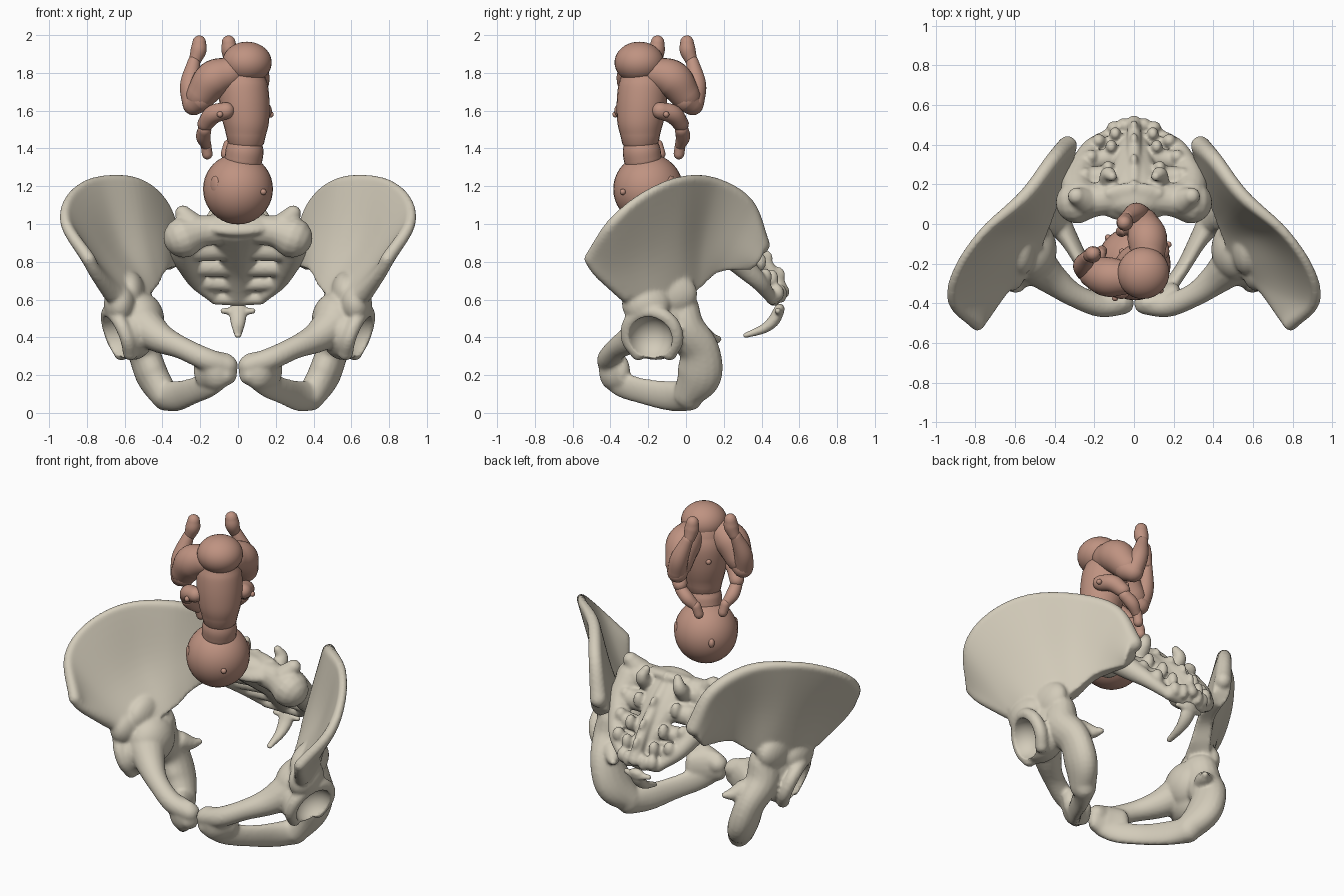
import bpy
import bmesh
from math import sin, cos, pi, radians
from mathutils import Vector, Matrix

if "Cube" in bpy.data.objects:
    bpy.data.objects.remove(bpy.data.objects["Cube"], do_unlink=True)


def material(name, rgb):
    mat = bpy.data.materials.new(name)
    mat.use_nodes = True
    mat.diffuse_color = (*rgb, 1)
    for node in mat.node_tree.nodes:
        if node.type == 'BSDF_PRINCIPLED':
            node.inputs["Base Color"].default_value = (*rgb, 1)
            node.inputs["Roughness"].default_value = 0.6
    return mat


bone = material("bone", (0.65, 0.60, 0.49))
skin = material("skin", (0.52, 0.29, 0.22))


def spline(points, steps):
    """Smooth curve through points of any dimension."""
    p = [Vector(q) for q in points]
    ext = [p[0] * 2 - p[1]] + p + [p[-1] * 2 - p[-2]]
    out = []
    for i in range(1, len(p)):
        a, b, c, d = ext[i - 1:i + 3]
        for k in range(steps):
            t = k / steps
            out.append(b + (c - a) * (t / 2) + (a * 2 - b * 5 + c * 4 - d) * (t * t / 2)
                       + (b * 3 - a - c * 3 + d) * (t ** 3 / 2))
    return out + [p[-1]]


def loft(bm, rings):
    vs = [[bm.verts.new(q) for q in ring] for ring in rings]
    for a, b in zip(vs, vs[1:]):
        for k in range(len(a)):
            bm.faces.new((a[k - 1], a[k], b[k], b[k - 1]))
    bm.faces.new(vs[0])
    bm.faces.new(vs[-1])


def tube(bm, points, ref=None, steps=6, sides=16):
    """Round-ended tube; each point is x, y, z, radius and optionally a second radius."""
    s = spline([tuple(p) if len(p) == 5 else (*p, p[3]) for p in points], steps)
    c = [Vector(q[:3]) for q in s]
    last = len(c) - 1
    tan = [(c[min(i + 1, last)] - c[max(i - 1, 0)]).normalized() for i in range(last + 1)]
    body = [(c[i], tan[i], max(s[i][3], 0.004), max(s[i][4], 0.004)) for i in range(last + 1)]

    def cap(section, sign):
        o, t, a, b = section
        return [(o + t * (sign * min(a, b) * sin(radians(g))), t, a * cos(radians(g)), b * cos(radians(g)))
                for g in (25, 50, 70, 84)]

    sections = cap(body[0], -1)[::-1] + body + cap(body[-1], 1)
    n = Vector(ref) if ref else tan[0].orthogonal()
    rings = []
    for o, t, a, b in sections:
        n = (n - t * n.dot(t)).normalized()
        w = t.cross(n)
        rings.append([o + n * (a * cos(2 * pi * k / sides)) + w * (b * sin(2 * pi * k / sides))
                      for k in range(sides)])
    loft(bm, rings)


def plate(bm, rows, steps=7):
    """Curved plate through rows of x, y, z, half thickness."""
    grid = [spline(col, steps) for col in zip(*[spline(r, steps) for r in rows])]
    p = [[Vector(q[:3]) for q in col] for col in grid]
    ni, nj = len(p) - 1, len(p[0]) - 1
    rings = []
    for i in range(ni + 1):
        front, back = [], []
        for j in range(nj + 1):
            du = p[min(i + 1, ni)][j] - p[max(i - 1, 0)][j]
            dv = p[i][min(j + 1, nj)] - p[i][max(j - 1, 0)]
            off = du.cross(dv).normalized() * grid[i][j][3]
            front.append(p[i][j] + off)
            back.append(p[i][j] - off)
        rings.append(front + back[::-1])
    loft(bm, rings)


def ball(bm, centre, radii, rot=None):
    bmesh.ops.create_uvsphere(bm, u_segments=32, v_segments=20, radius=1,
                              matrix=Matrix.LocRotScale(Vector(centre), rot, Vector(radii)))


def finish(bm, name, mat, voxel=None, cutter=None, mirror=False, smooth=5):
    bmesh.ops.recalc_face_normals(bm, faces=bm.faces[:])
    me = bpy.data.meshes.new(name)
    bm.to_mesh(me)
    bm.free()
    me.shade_smooth()
    if mat:
        me.materials.append(mat)
    ob = bpy.data.objects.new(name, me)
    bpy.context.scene.collection.objects.link(ob)
    if voxel:
        m = ob.modifiers.new("fuse", 'REMESH')
        m.mode, m.voxel_size, m.use_smooth_shade = 'VOXEL', voxel, True
    if cutter:
        m = ob.modifiers.new("socket", 'BOOLEAN')
        m.operation, m.solver, m.object = 'DIFFERENCE', 'EXACT', cutter
    if voxel:
        m = ob.modifiers.new("soften", 'SMOOTH')
        m.factor, m.iterations = 0.5, smooth
    if mirror:
        ob.modifiers.new("other_side", 'MIRROR')
    return ob


# Hip bone: flared wing with a thick crest and front border
crest = [(.79, -.505, .815, .035), (.91, -.39, 1.0, .03), (.885, -.23, 1.14, .025), (.755, -.04, 1.225, .025),
         (.55, .14, 1.215, .035), (.41, .32, 1.105, .04), (.335, .395, .89, .05)]
middle = [(.755, -.455, .745, .035), (.755, -.33, .78, .035), (.72, -.20, .83, .035), (.645, -.05, .89, .03),
          (.51, .08, .93, .035), (.41, .23, .92, .045), (.335, .38, .81, .05)]
base = [(.67, -.315, .63, .045), (.61, -.24, .58, .065), (.565, -.15, .58, .085), (.51, -.05, .61, .08),
        (.46, .04, .67, .06), (.405, .15, .75, .045), (.335, .33, .77, .035)]
bm = bmesh.new()
plate(bm, [crest, middle, base])
tube(bm, crest)
tube(bm, [crest[0], middle[0], base[0]])
# Socket bulk, neck and horseshoe rim
ball(bm, (.52, -.13, .49), (.13, .16, .15))
ball(bm, (.56, -.16, .42), (.12, .16, .14))
ball(bm, (.625, -.21, .575), (.085, .13, .11))
ball(bm, (.57, -.10, .63), (.08, .16, .12))
face = Vector((.87, -.25, -.35)).normalized()
up = (Vector((0, 0, 1)) - face * face.z).normalized()
across = face.cross(up)
socket = Vector((.63, -.18, .41))
rim = [socket + (up * cos(radians(g)) + across * sin(radians(g))) * .135 for g in range(-140, 141, 40)]
tube(bm, [(*q, .038) for q in rim])
# Sit bone and its spine
tube(bm, [(.39, .01, .095, .075, .08), (.455, .07, .20, .085, .12), (.50, .07, .33, .085, .11),
          (.53, -.01, .45, .10, .11), (.52, -.04, .56, .09, .11)], ref=(1, 0, 0))
tube(bm, [(.46, .08, .41, .06), (.42, .13, .39, .04), (.39, .17, .39, .02)])
# Pubic body and the two branches round the lower opening
tube(bm, [(.50, -.20, .46, .11), (.41, -.28, .395, .08), (.30, -.36, .345, .06),
          (.17, -.41, .285, .06), (.058, -.40, .25, .058)])
tube(bm, [(.05, -.40, .235, .085, .045), (.12, -.395, .225, .105, .065), (.19, -.34, .22, .09, .045)],
     ref=(0, 0, 1))
tube(bm, [(.07, -.41, .21, .06, .045), (.15, -.35, .155, .07, .04), (.24, -.23, .115, .07, .035),
          (.32, -.09, .09, .08, .045), (.39, .02, .09, .08, .07)], ref=(0, 0, 1))

cut = bmesh.new()
ball(cut, socket + face * .045, (.12, .12, .12))
cutter = finish(cut, "socket_cutter", None)
cutter.hide_render = True
cutter.display_type = 'WIRE'
finish(bm, "hip_bones", bone, voxel=.011, cutter=cutter, mirror=True)

# Sacrum: central column, side masses and cross bars that leave small holes between
column = [(0, .12, .98, .17, .09), (0, .25, .87, .12, .08), (0, .355, .77, .09, .065),
          (0, .42, .68, .075, .05), (0, .465, .60, .07, .035)]
lateral = [(.28, .14, .95, .085), (.29, .22, .86, .075), (.255, .31, .77, .06),
           (.21, .39, .69, .045), (.12, .455, .605, .03)]
bm = bmesh.new()
tube(bm, column, ref=(1, 0, 0))
ball(bm, (0, .11, 1.0), (.20, .11, .05), Matrix.Rotation(radians(28), 3, 'X').to_quaternion())
# Ridge along the back
tube(bm, [(0, c[1] + .05, c[2] + .04, .035) for c in column])
for side in (1, -1):
    def flip(points):
        return [(q[0] * side, *q[1:]) for q in points]
    tube(bm, flip(lateral))
    # Upper wing of the sacrum and its joint process
    tube(bm, flip([(.10, .13, .97, .08), (.20, .12, .96, .085), (.285, .11, .93, .11)]))
    tube(bm, flip([(.25, .12, 1.0, .07), (.29, .14, 1.055, .045)]))
    tube(bm, flip([(.13, .20, .97, .05), (.13, .25, 1.03, .04), (.11, .24, 1.08, .025)]))
    for c, l, r in zip(column, lateral, (.075, .062, .05, .041, .033)):
        tube(bm, flip([(*c[:3], r), (*l[:3], r)]), steps=4)
        # Bony bumps along the back
        ball(bm, (side * l[0] * .45, c[1] + .035, c[2] + .03), (.03, .035, .05))
        ball(bm, (side * l[0] * .85, l[1] + .03, l[2] + .03), (.035, .035, .045))
for c in column[:4]:
    ball(bm, (0, c[1] + .065, c[2] + .05), (.022, .04, .045))
finish(bm, "sacrum", bone, voxel=.01, smooth=5)

# Tail bone
bm = bmesh.new()
tube(bm, [(0, .495, .55, .05, .028), (0, .465, .49, .042, .032), (0, .41, .445, .03, .025),
          (0, .315, .41, .018, .014)], ref=(1, 0, 0))
tube(bm, [(-.08, .485, .54, .015), (0, .495, .535, .025), (.08, .485, .54, .015)])
finish(bm, "tail_bone", bone, voxel=.008, smooth=3)


def baby_part(name, tubes=(), balls=(), mirror=False):
    """Part of the head-down baby, in its own frame turned to face back right."""
    bm = bmesh.new()
    for points in tubes:
        tube(bm, points, sides=24)
    for centre, radii in balls:
        ball(bm, centre, radii)
    ob = finish(bm, name, skin, mirror=mirror)
    ob.location = (0, -.2, 0)
    ob.rotation_euler.z = pi / 4


# Baby: head, neck, trunk and bottom
baby_part("head", balls=[((0, 0, 1.185), (.183, .187, .187))])
baby_part("nose", balls=[((0, .18, 1.19), (.018, .022, .028))])
baby_part("ears", balls=[((.174, 0, 1.21), (.012, .03, .045))], mirror=True)
baby_part("neck", [[(0, -.04, 1.34, .10), (0, -.05, 1.39, .10), (0, -.055, 1.43, .09)]])
baby_part("trunk", [[(0, -.06, 1.47, .105), (0, -.06, 1.54, .122), (0, -.05, 1.63, .132),
                     (0, -.04, 1.73, .13), (0, -.04, 1.80, .11)]])
baby_part("bottom", balls=[((0, -.067, 1.855), (.132, .13, .11))])
# Limbs
baby_part("thighs", [[(.08, -.02, 1.80, .085), (.14, .045, 1.765, .10), (.175, .105, 1.68, .08)]], mirror=True)
baby_part("knees", [[(.18, .105, 1.66, .07), (.19, .14, 1.635, .06)]], mirror=True)
baby_part("shins", [[(.195, .145, 1.64, .055), (.185, .175, 1.74, .052), (.14, .19, 1.86, .033)]], mirror=True)
baby_part("feet", [[(.13, .19, 1.87, .033), (.115, .18, 1.92, .042), (.11, .18, 1.962, .036)]], mirror=True)
baby_part("upper_arms", [[(.14, -.05, 1.60, .045), (.165, .02, 1.58, .05), (.165, .08, 1.53, .042)]], mirror=True)
baby_part("forearms", [[(.16, .09, 1.50, .036), (.13, .13, 1.46, .038), (.09, .15, 1.42, .028)]], mirror=True)
baby_part("hands", [[(.085, .155, 1.42, .028), (.07, .16, 1.37, .028)]], mirror=True)
# Small marker beads
baby_part("shoulder_beads", balls=[((.19, -.055, 1.58), (.016, .016, .016))], mirror=True)
baby_part("head_bead", balls=[((0, -.19, 1.17), (.016, .016, .016))])
baby_part("belly_bead", balls=[((0, .085, 1.66), (.016, .016, .016))])
